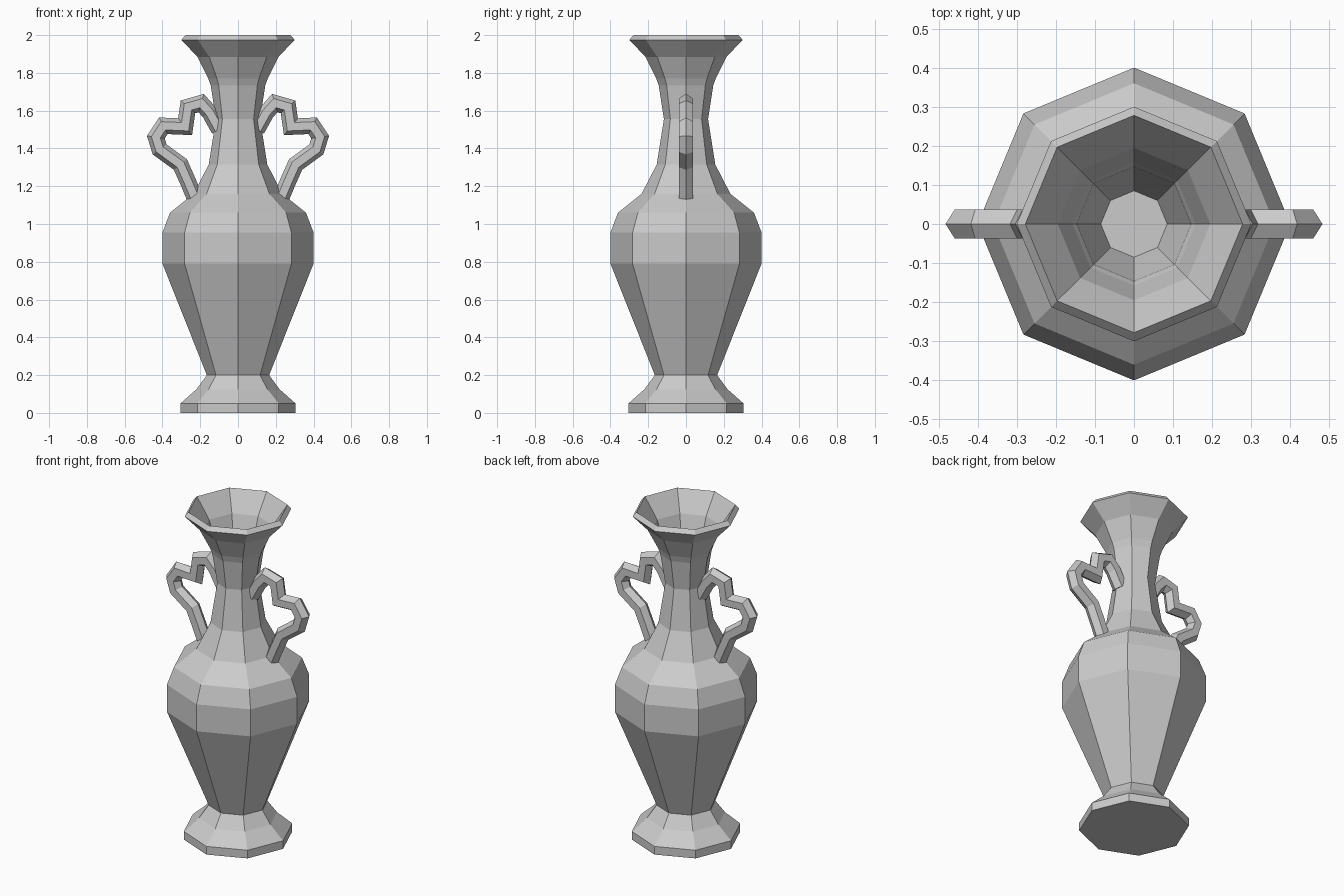
import bpy
import bmesh
import math
from mathutils import Vector

cube = bpy.data.objects.get("Cube")
if cube:
    bpy.data.objects.remove(cube, do_unlink=True)

SIDES = 8
grey = bpy.data.materials.new("stone_grey")
grey.use_nodes = True
GREY = (0.6, 0.6, 0.6, 1.0)
grey.diffuse_color = GREY
grey.node_tree.nodes["Principled BSDF"].inputs["Base Color"].default_value = GREY


def finish(bm, name):
    """Turn the mesh into a flat-shaded object."""
    bmesh.ops.recalc_face_normals(bm, faces=bm.faces)
    mesh = bpy.data.meshes.new(name)
    bm.to_mesh(mesh)
    bm.free()
    mesh.materials.append(grey)
    obj = bpy.data.objects.new(name, mesh)
    bpy.context.collection.objects.link(obj)
    return obj


def skin(name, rings):
    """Join equal rings of points into a closed skin."""
    bm = bmesh.new()
    loops = [[bm.verts.new(p) for p in ring] for ring in rings]
    for a, b in zip(loops, loops[1:]):
        n = len(a)
        for i in range(n):
            j = (i + 1) % n
            bm.faces.new((a[i], a[j], b[j], b[i]))
    bm.faces.new(loops[0][::-1])
    bm.faces.new(loops[-1])
    return finish(bm, name)


def circle(count):
    return [(math.cos(math.tau * i / count), math.sin(math.tau * i / count))
            for i in range(count)]


# Vase: octagonal profile from the base, over the rim and into the neck
profile = [(0.305, 0), (0.305, 0.05), (0.22, 0.125), (0.165, 0.2),
           (0.4, 0.79), (0.4, 0.955), (0.36, 1.06), (0.235, 1.16),
           (0.155, 1.315), (0.117, 1.555), (0.147, 1.75), (0.215, 1.885),
           (0.3, 1.975), (0.278, 2.0), (0.195, 1.88), (0.085, 1.56)]
skin("vase_body", [[(r * c, r * s, z) for c, s in circle(SIDES)]
                   for r, z in profile])

# Handles: scalloped hexagonal bars, mitred at each bend
path = [Vector(p) for p in [
    (0.10, 1.50), (0.15, 1.59), (0.195, 1.64), (0.265, 1.62), (0.28, 1.515),
    (0.395, 1.52), (0.435, 1.46), (0.415, 1.395), (0.305, 1.315),
    (0.265, 1.225), (0.225, 1.13)]]
RADIUS = 0.043


def handle_rings(side):
    rings = []
    for i, p in enumerate(path):
        before = (p - path[max(i - 1, 0)]).normalized()
        after = (path[min(i + 1, len(path) - 1)] - p).normalized()
        along = (before + after).normalized()
        across = Vector((-along.y, along.x))
        # Widen the section at bends so the bar keeps its thickness
        stretch = 1 / max(along.dot(after if after.length else before), 0.6)
        ring = []
        for c, s in circle(6):
            q = p + across * (c * RADIUS * stretch)
            ring.append((side * q.x, s * RADIUS, q.y))
        rings.append(ring)
    return rings


for label, side in (("left", 1), ("right", -1)):
    skin(label + "_handle", handle_rings(side))
